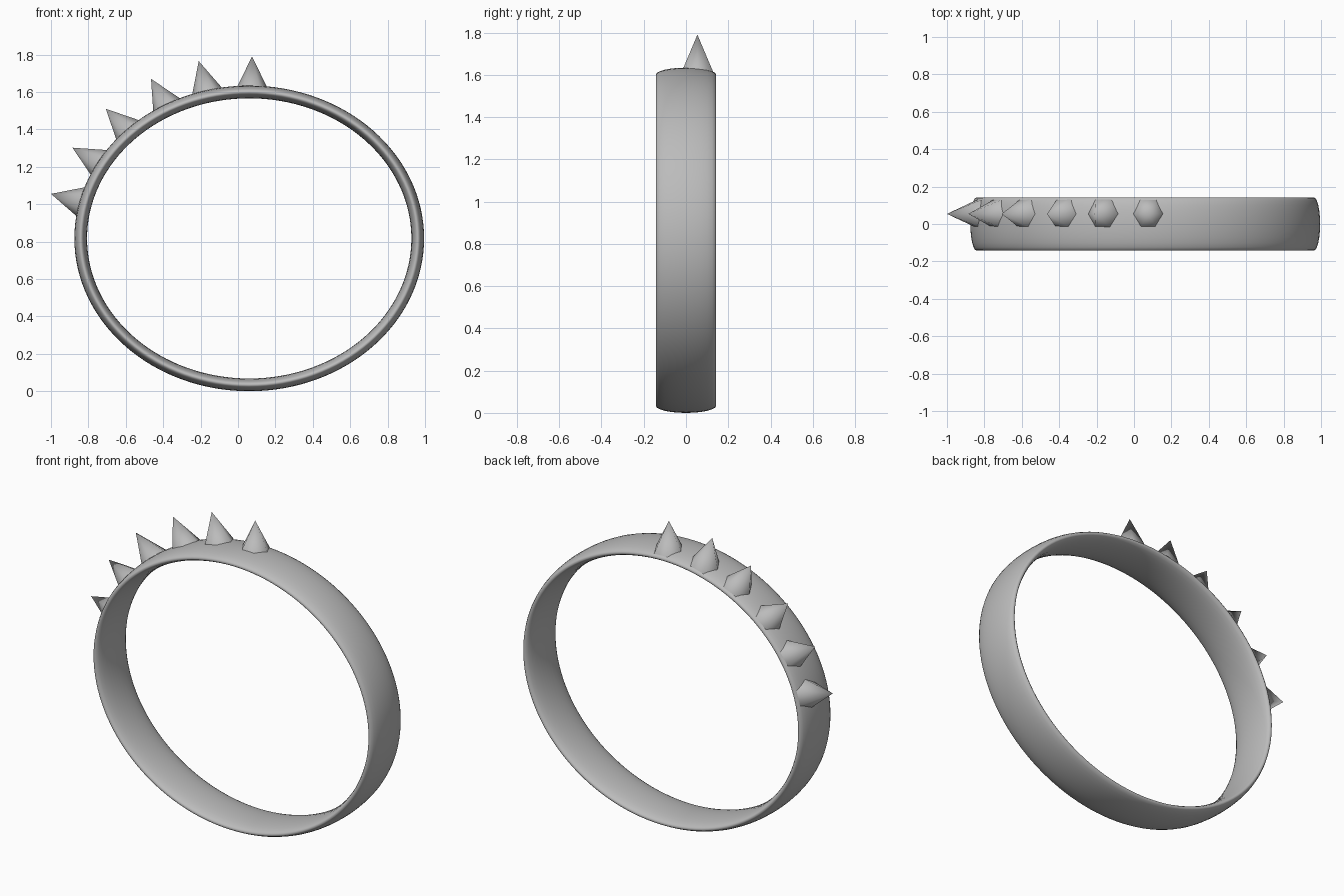
import bpy
import bmesh
from math import cos, sin, pi, radians
from mathutils import Matrix, Vector

cube = bpy.data.objects.get("Cube")
if cube:
    bpy.data.objects.remove(cube)

GREY = (0.5, 0.5, 0.5, 1)
metal = bpy.data.materials.new("grey metal")
metal.use_nodes = True
metal.diffuse_color = GREY
metal.node_tree.nodes["Principled BSDF"].inputs["Base Color"].default_value = GREY


def finish(bm, name, angle):
    """Turn a bmesh into a named, smooth shaded object."""
    bmesh.ops.recalc_face_normals(bm, faces=bm.faces)
    mesh = bpy.data.meshes.new(name)
    bm.to_mesh(mesh)
    bm.free()
    mesh.materials.append(metal)
    obj = bpy.data.objects.new(name, mesh)
    bpy.context.collection.objects.link(obj)
    bpy.ops.object.select_all(action='DESELECT')
    obj.select_set(True)
    bpy.context.view_layer.objects.active = obj
    bpy.ops.object.shade_smooth_by_angle(angle=radians(angle))


# Oval band: a wide, thin elliptical section swept around an ellipse
CENTRE = Vector((0.06, 0, 0.817))
RADIUS_X, RADIUS_Z = 0.901, 0.783
HALF_THICK, HALF_WIDTH = 0.034, 0.143
STEPS, SIDES = 128, 24
bm = bmesh.new()
rings = []
for i in range(STEPS):
    a = 2 * pi * i / STEPS
    ring = []
    for j in range(SIDES):
        b = 2 * pi * j / SIDES
        out = HALF_THICK * cos(b)
        point = Vector(((RADIUS_X + out) * cos(a), HALF_WIDTH * sin(b), (RADIUS_Z + out) * sin(a)))
        ring.append(bm.verts.new(CENTRE + point))
    rings.append(ring)
for i in range(STEPS):
    r, s = rings[i], rings[(i + 1) % STEPS]
    for j in range(SIDES):
        k = (j + 1) % SIDES
        bm.faces.new((r[j], r[k], s[k], s[j]))
finish(bm, "band", 60)

# Six-sided spikes fanned over the right shoulder of the band
LENGTH, BASE = 0.18, 0.088
TIPS = [(0.075, 1.79), (-0.21, 1.765), (-0.465, 1.67),
        (-0.707, 1.51), (-0.885, 1.302), (-1.0, 1.055)]
for n, (x, z) in enumerate(TIPS):
    bm = bmesh.new()
    place = (Matrix.Translation((x, 0.054, z))
             @ Matrix.Rotation(radians(-15 * n), 4, 'Y')
             @ Matrix.Translation((0, 0, -LENGTH / 2))
             @ Matrix.Rotation(radians(90), 4, 'Z'))
    bmesh.ops.create_cone(bm, cap_ends=True, segments=6, radius1=BASE,
                          radius2=0, depth=LENGTH, matrix=place)
    bmesh.ops.remove_doubles(bm, verts=bm.verts, dist=0.0001)
    finish(bm, f"spike_{n + 1}", 70)
